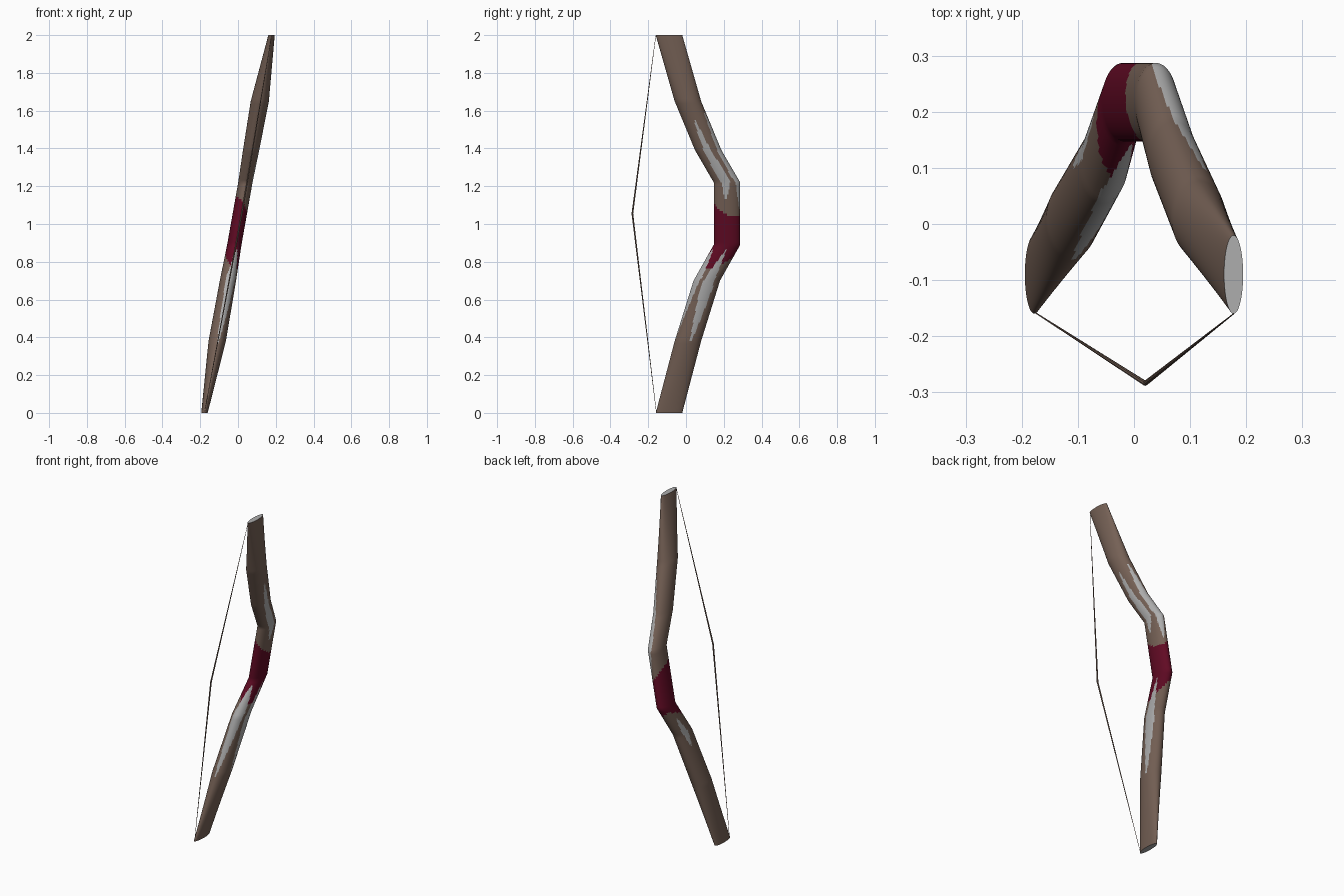
import bpy, bmesh, math
from mathutils import Vector

if "Cube" in bpy.data.objects:
    bpy.data.objects.remove(bpy.data.objects["Cube"])


def srgb(r, g, b):
    return tuple(((c + 0.055) / 1.055) ** 2.4 for c in (r, g, b)) + (1,)


def material(name, colour):
    m = bpy.data.materials.new(name)
    m.diffuse_color = colour
    m.use_nodes = True
    m.node_tree.nodes["Principled BSDF"].inputs["Base Color"].default_value = m.diffuse_color
    return m


WOOD = material("brown wood", srgb(0.46, 0.38, 0.335))
WRAP = material("maroon wrap", srgb(0.38, 0.04, 0.14))
PALE = material("pale grey", srgb(0.68, 0.68, 0.68))


def make_object(name, bm, mats):
    bmesh.ops.recalc_face_normals(bm, faces=bm.faces)
    me = bpy.data.meshes.new(name)
    bm.to_mesh(me)
    bm.free()
    for m in mats:
        me.materials.append(m)
    ob = bpy.data.objects.new(name, me)
    bpy.context.collection.objects.link(ob)
    bpy.context.view_layer.objects.active = ob
    ob.select_set(True)
    bpy.ops.object.shade_smooth_by_angle(angle=math.radians(30))
    ob.select_set(False)
    return ob


# Bow stave sections: height, centre y, half width in x
SECTIONS = [(0, -0.09, 0.017), (0.38, 0.01, 0.046), (0.70, 0.11, 0.043),
            (0.89, 0.217, 0.038), (1.22, 0.217, 0.038), (1.39, 0.118, 0.043),
            (1.65, 0.01, 0.048), (2.0, -0.09, 0.017)]
RY, SIDES = 0.07, 64

# Pale streaks: low z, widest z, high z, angle at low, angle at high, half width (degrees)
STREAKS = [(0.36, 0.72, 0.87, -85, -62, 38),
           (0.37, 0.66, 0.86, 12, 8, 28),
           (0.62, 0.72, 0.82, 165, 165, 18),
           (1.13, 1.25, 1.56, -5, -5, 24),
           (1.08, 1.25, 1.60, 72, 62, 34)]


def colour_index(z, ang):
    for lo, mid, hi, a0, a1, w in STREAKS:
        if lo < z < hi:
            t = (z - lo) / (mid - lo) if z < mid else (hi - z) / (hi - mid)
            a = a0 + (a1 - a0) * (z - lo) / (hi - lo)
            if abs((ang - a + 180) % 360 - 180) < w * t ** 0.7:
                return 2
    r = math.radians(ang)
    top = 1.09 - 0.04 * math.cos(r) - 0.03 * math.sin(r)
    bottom = 0.81 - 0.04 * math.cos(r) + 0.03 * math.sin(r)
    return 1 if bottom < z < top else 0


# Stave: lofted ellipses, finely divided so colour borders stay crisp
bm = bmesh.new()
rows = []
for (z0, y0, r0), (z1, y1, r1) in zip(SECTIONS, SECTIONS[1:]):
    n = max(2, round((z1 - z0) / 0.0125))
    rows += [(z0 + (z1 - z0) * i / n, y0 + (y1 - y0) * i / n, r0 + (r1 - r0) * i / n)
             for i in range(n)]
rows.append(SECTIONS[-1])
rings = []
for z, cy, rx in rows:
    cx = 0.1775 * (z - 1)
    rings.append([bm.verts.new((cx + rx * math.cos(2 * math.pi * k / SIDES),
                                cy + RY * math.sin(2 * math.pi * k / SIDES), z))
                  for k in range(SIDES)])
for j in range(len(rings) - 1):
    zm = (rows[j][0] + rows[j + 1][0]) / 2
    for k in range(SIDES):
        k2 = (k + 1) % SIDES
        f = bm.faces.new((rings[j][k], rings[j][k2], rings[j + 1][k2], rings[j + 1][k]))
        f.material_index = colour_index(zm, 360 * (k + 0.5) / SIDES)
bm.faces.new(rings[0]).material_index = 2
bm.faces.new(rings[-1]).material_index = 2
make_object("bow_stave", bm, [WOOD, WRAP, PALE])

# Bowstring: two thin tapered strands meeting at the nocking point
bm = bmesh.new()
loops = []
for p, r in ((Vector((-0.1775, -0.157, 0.003)), 0.001), (Vector((0.02, -0.284, 1.055)), 0.0045),
             (Vector((0.1775, -0.160, 1.997)), 0.001)):
    loops.append([bm.verts.new(p + Vector((r * math.cos(k * math.pi / 4),
                                           r * math.sin(k * math.pi / 4), 0)))
                  for k in range(8)])
for a, b in zip(loops, loops[1:]):
    for k in range(8):
        bm.faces.new((a[k], a[(k + 1) % 8], b[(k + 1) % 8], b[k]))
bm.faces.new(loops[0])
bm.faces.new(loops[-1])
make_object("bowstring", bm, [WOOD])
